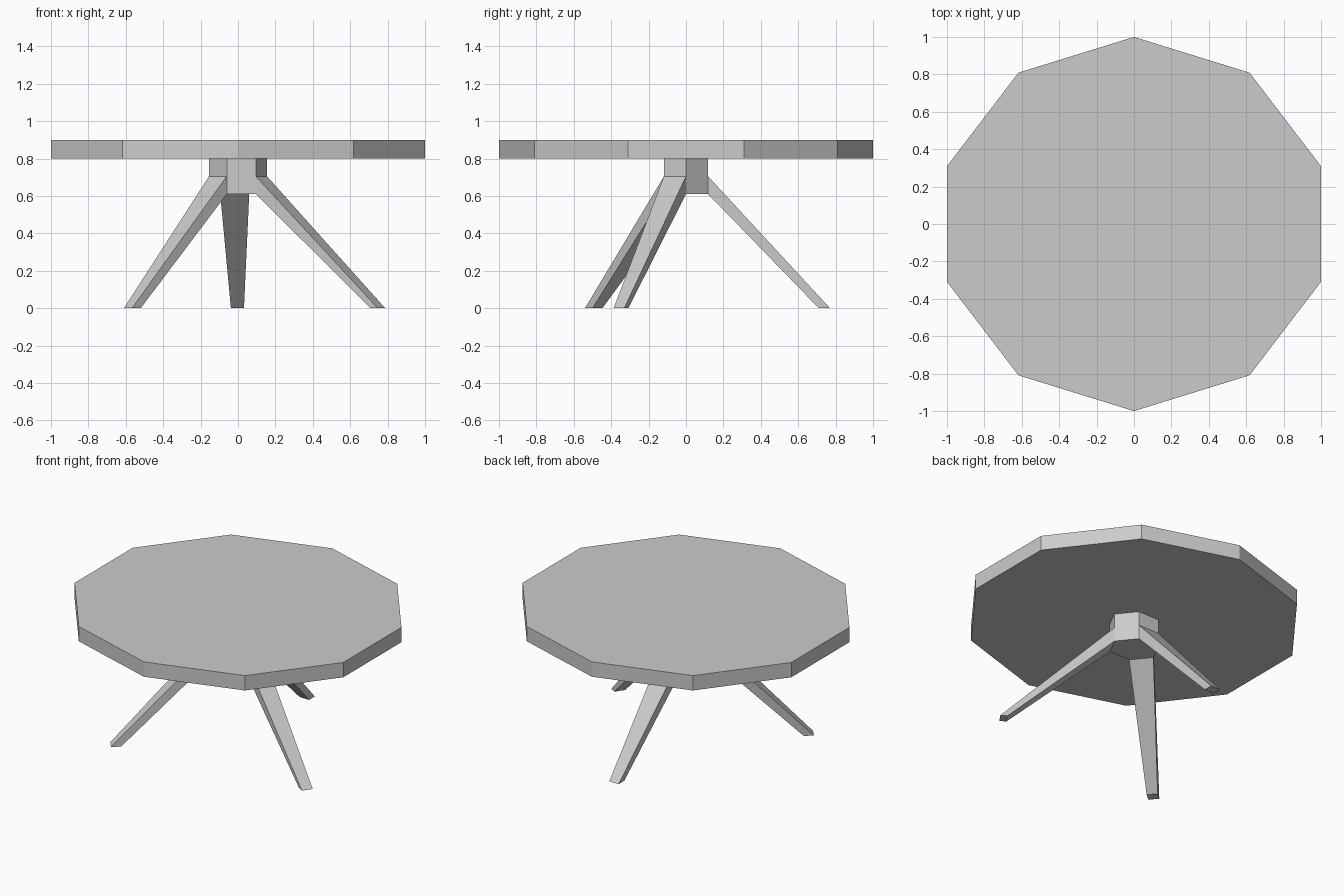
import bpy, bmesh
from math import sin, cos, pi

cube = bpy.data.objects.get("Cube")
if cube:
    bpy.data.objects.remove(cube, do_unlink=True)

# Single flat grey
grey = bpy.data.materials.new("light_grey")
grey.use_nodes = True
color = (0.6, 0.6, 0.6, 1)
grey.diffuse_color = color
grey.node_tree.nodes["Principled BSDF"].inputs["Base Color"].default_value = color


def loft(name, lower, upper):
    """Closed solid between two matching loops of points."""
    bm = bmesh.new()
    a = [bm.verts.new(p) for p in lower]
    b = [bm.verts.new(p) for p in upper]
    bm.faces.new(a[::-1])
    bm.faces.new(b)
    n = len(a)
    for i in range(n):
        j = (i + 1) % n
        bm.faces.new((a[i], a[j], b[j], b[i]))
    bmesh.ops.recalc_face_normals(bm, faces=bm.faces)
    mesh = bpy.data.meshes.new(name)
    bm.to_mesh(mesh)
    bm.free()
    mesh.materials.append(grey)
    obj = bpy.data.objects.new(name, mesh)
    bpy.context.collection.objects.link(obj)


def prism(name, outline, z0, z1):
    loft(name, [(x, y, z0) for x, y in outline], [(x, y, z1) for x, y in outline])


# Ten-sided top, stretched to fill its width
stretch = 1 / cos(pi / 10)
prism("table_top", [(stretch * sin(i * pi / 5), cos(i * pi / 5)) for i in range(10)], 0.8, 0.9)

# Slightly skewed six-sided hub
half = [(-0.155, 0), (-0.06, -0.118), (0.095, -0.118)]
hub = half + [(-x, -y) for x, y in half]
prism("hub", hub, 0.61, 0.8)


def leg(name, side, foot_a, foot_b, inset):
    """Tapered leg from one hub side to a foot; inset leads to the foot's inner edge."""
    (ax, ay), (bx, by) = hub[side], hub[(side + 1) % 6]
    dx, dy = inset
    top = [(ax, ay, 0.705), (bx, by, 0.705), (bx, by, 0.61), (ax, ay, 0.61)]
    foot = [(*foot_a, 0), (*foot_b, 0),
            (foot_b[0] + dx, foot_b[1] + dy, 0), (foot_a[0] + dx, foot_a[1] + dy, 0)]
    loft(name, foot, top)


leg("front_right_leg", 0, (-0.61, -0.487), (-0.567, -0.54), (0.047, 0.04))
leg("front_left_leg", 2, (0.747, -0.387), (0.787, -0.33), (-0.038, 0.022))
leg("back_leg", 4, (0.032, 0.77), (-0.038, 0.77), (0, -0.06))
